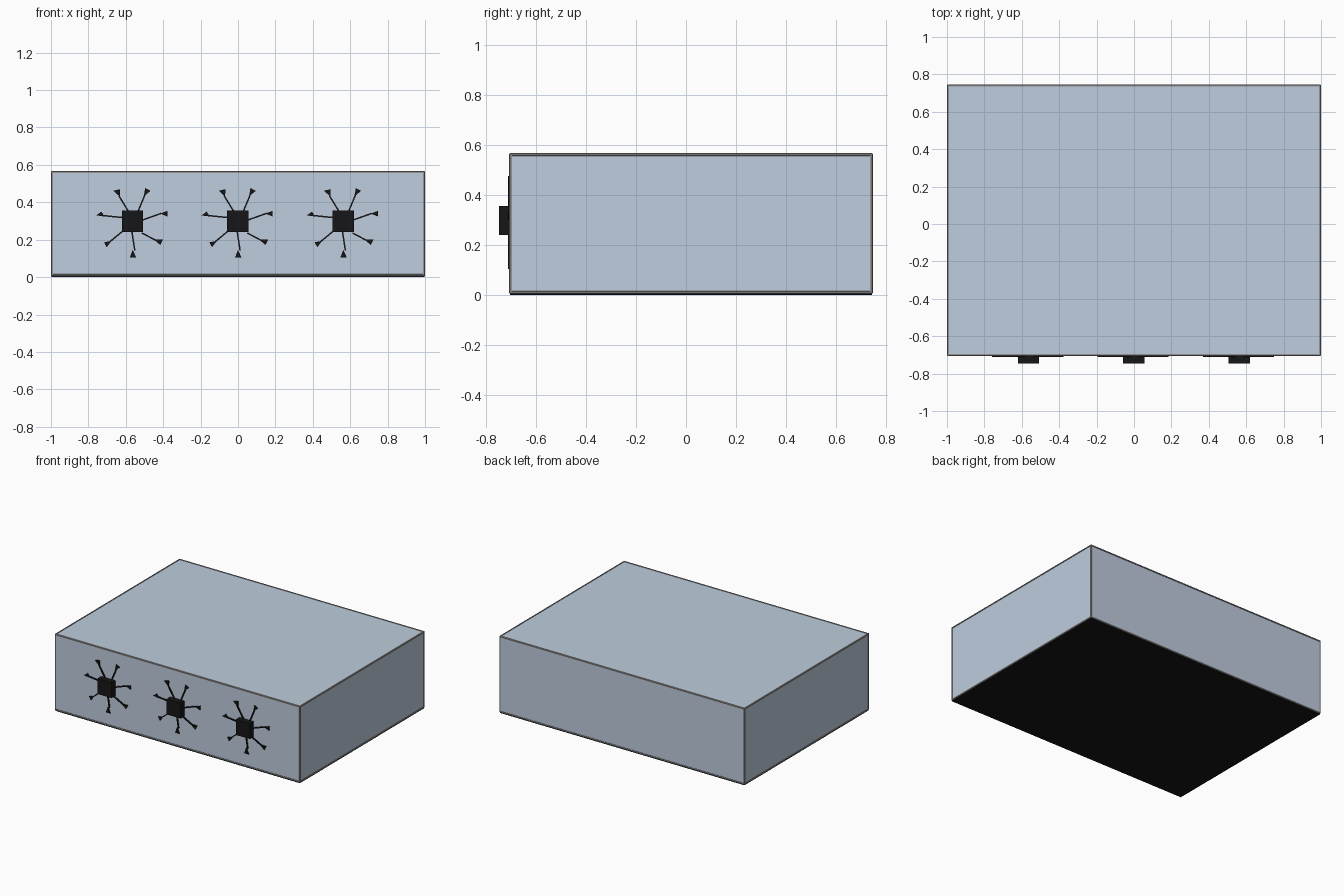
import bpy, bmesh
from mathutils import Vector

if "Cube" in bpy.data.objects:
    bpy.data.objects.remove(bpy.data.objects["Cube"])

def material(name, rgb):
    m = bpy.data.materials.new(name)
    m.diffuse_color = (*rgb, 1)
    m.use_nodes = True
    m.node_tree.nodes["Principled BSDF"].inputs["Base Color"].default_value = m.diffuse_color
    return m

PANEL = material("panel_blue", (0.52, 0.61, 0.73))
TRIM = material("trim_grey", (0.30, 0.30, 0.30))
BLACK = material("black", (0.008, 0.008, 0.009))

def finish(bm, name, *mats):
    bmesh.ops.recalc_face_normals(bm, faces=bm.faces)
    me = bpy.data.meshes.new(name)
    bm.to_mesh(me)
    bm.free()
    ob = bpy.data.objects.new(name, me)
    for m in mats:
        me.materials.append(m)
    bpy.context.collection.objects.link(ob)
    return ob

def add_box(bm, lo, hi):
    lo, hi = Vector(lo), Vector(hi)
    vs = bmesh.ops.create_cube(bm, size=1)["verts"]
    for v in vs:
        v.co = (lo + hi) / 2 + v.co * (hi - lo)

def add_prism(bm, pts, y0, y1):
    # extrude an (x, z) outline from y0 to y1
    f = bm.faces.new([bm.verts.new((x, y0, z)) for x, z in pts])
    ext = bmesh.ops.extrude_face_region(bm, geom=[f])["geom"]
    for v in ext:
        if isinstance(v, bmesh.types.BMVert):
            v.co.y = y1

FRONT = -0.706

# casing: chamfered box with grey trim edges and shallow recessed panels
bm = bmesh.new()
add_box(bm, (-1, FRONT, 0.004), (1, 0.746, 0.568))
bmesh.ops.bevel(bm, geom=bm.edges[:], offset=0.004, segments=1, affect='EDGES')
big = [f for f in bm.faces if f.calc_area() > 0.1]
bmesh.ops.inset_individual(bm, faces=big, thickness=0.010, depth=0)
bmesh.ops.inset_individual(bm, faces=big, thickness=0.0005, depth=-0.003)
for f in big:
    f.material_index = 1
finish(bm, "casing", TRIM, PANEL)

# black base plate
bm = bmesh.new()
add_box(bm, (-0.996, FRONT + 0.004, 0), (0.996, 0.742, 0.008))
finish(bm, "base_plate", BLACK)

# dial ticks: stem start, stem end, then wedge corners, as (x, z) from knob centre
TICKS = [
    [(-.020, .050), (-.073, .137), (-.102, .164), (-.066, .172), (-.068, .132)],
    [(.028, .050), (.066, .141), (.068, .178), (.096, .163), (.060, .134)],
    [(.050, .006), (.154, .043), (.186, .056), (.186, .026), (.148, .042)],
    [(.050, -.062), (.122, -.100), (.162, -.098), (.148, -.126), (.112, -.096)],
    [(-.004, -.050), (.012, -.155), (-.014, -.192), (.020, -.194), (.001, -.152)],
    [(-.050, -.050), (-.121, -.109), (-.152, -.112), (-.138, -.138), (-.112, -.104)],
    [(-.050, .020), (-.156, .031), (-.194, .032), (-.166, .052), (-.150, .026)],
]

for side, cx in (("left", -0.564), ("middle", -0.001), ("right", 0.562)):
    c = Vector((cx, 0.298))
    # square knob
    bm = bmesh.new()
    add_box(bm, (cx - .057, -0.746, c.y - .057), (cx + .057, FRONT + .003, c.y + .057))
    finish(bm, side + "_knob", BLACK)
    # ticks around the knob
    bm = bmesh.new()
    for start, end, *wedge in TICKS:
        a, b = Vector(start), Vector(end)
        d = (b - a).normalized()
        n = Vector((-d.y, d.x)) * 0.004
        add_prism(bm, [c + p for p in (a + n, b + n, b - n, a - n)], FRONT + .003, FRONT - .005)
        add_prism(bm, [c + Vector(p) for p in wedge], FRONT + .003, FRONT - .0055)
    finish(bm, side + "_dial_ticks", BLACK)
